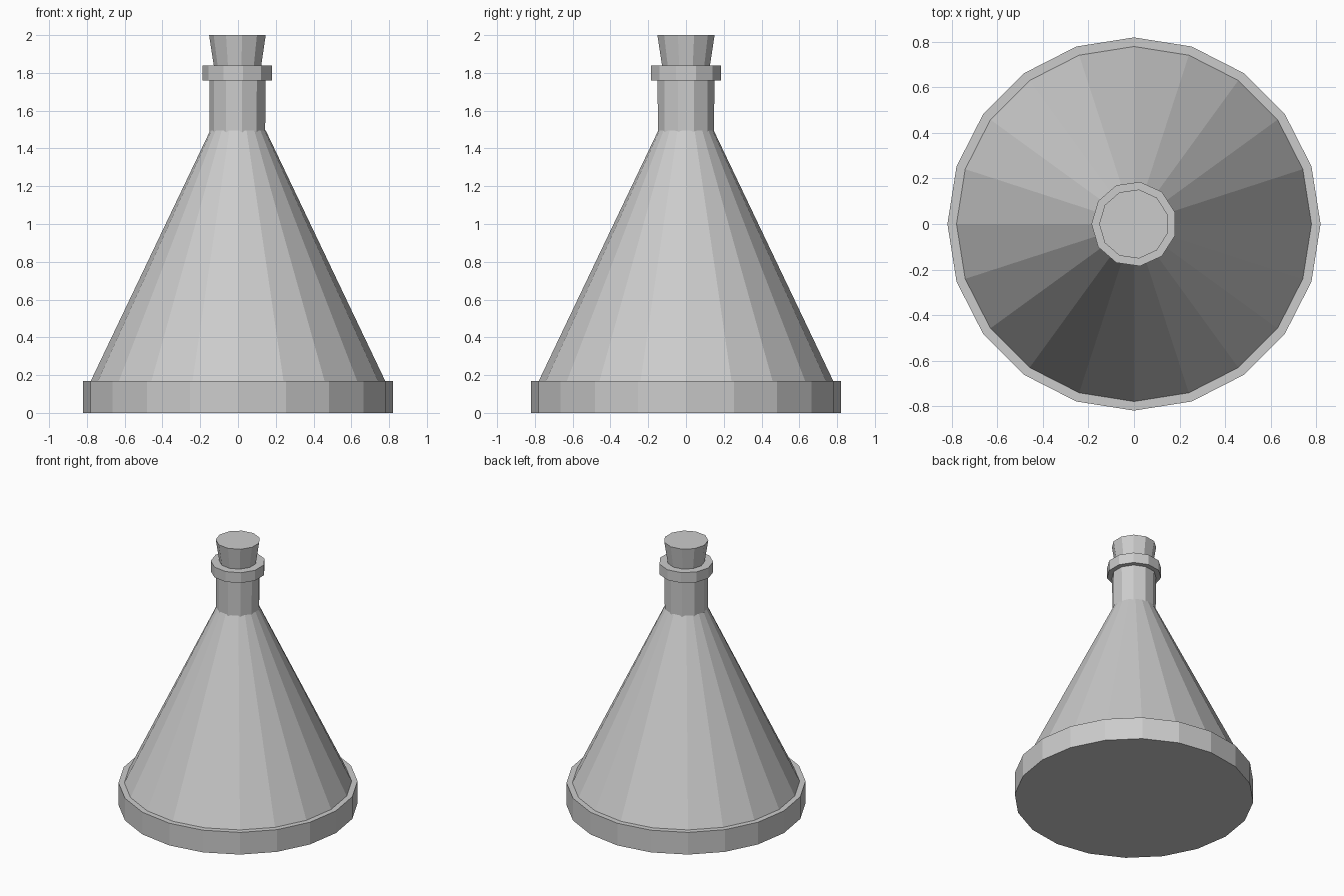
import bpy
import bmesh
from math import cos, sin, pi

if "Cube" in bpy.data.objects:
    bpy.data.objects.remove(bpy.data.objects["Cube"])


def lathe(name, profile, sides):
    """Spin (radius, z) points round z; radius 0 closes the end with one flat face."""
    bm = bmesh.new()
    rings = []
    for r, z in profile:
        if r == 0:
            rings.append(None)
            continue
        rings.append([bm.verts.new((r * cos(pi + 2 * pi * i / sides),
                                    r * sin(pi + 2 * pi * i / sides), z))
                      for i in range(sides)])
    for a, b in zip(rings, rings[1:]):
        if a is None:
            bm.faces.new(list(reversed(b)))
        elif b is None:
            bm.faces.new(a)
        else:
            for i in range(sides):
                j = (i + 1) % sides
                bm.faces.new((a[i], a[j], b[j], b[i]))
    mesh = bpy.data.meshes.new(name)
    bm.to_mesh(mesh)
    bm.free()
    obj = bpy.data.objects.new(name, mesh)
    bpy.context.collection.objects.link(obj)
    return obj


# Wide base band with a narrow flat ledge
lathe("base", [(0, 0), (0.82, 0), (0.82, 0.168), (0.78, 0.168)], 20)

# Conical flask body
lathe("body", [(0.78, 0.168), (0.147, 1.495)], 20)

# Neck, lip and tapered stopper share a coarser side count
lathe("neck", [(0.15, 1.485), (0.152, 1.76)], 11)
lathe("lip", [(0.15, 1.76), (0.187, 1.76), (0.187, 1.838), (0.128, 1.838)], 11)
lathe("stopper", [(0.128, 1.838), (0.153, 2.0), (0, 2.0)], 11)
